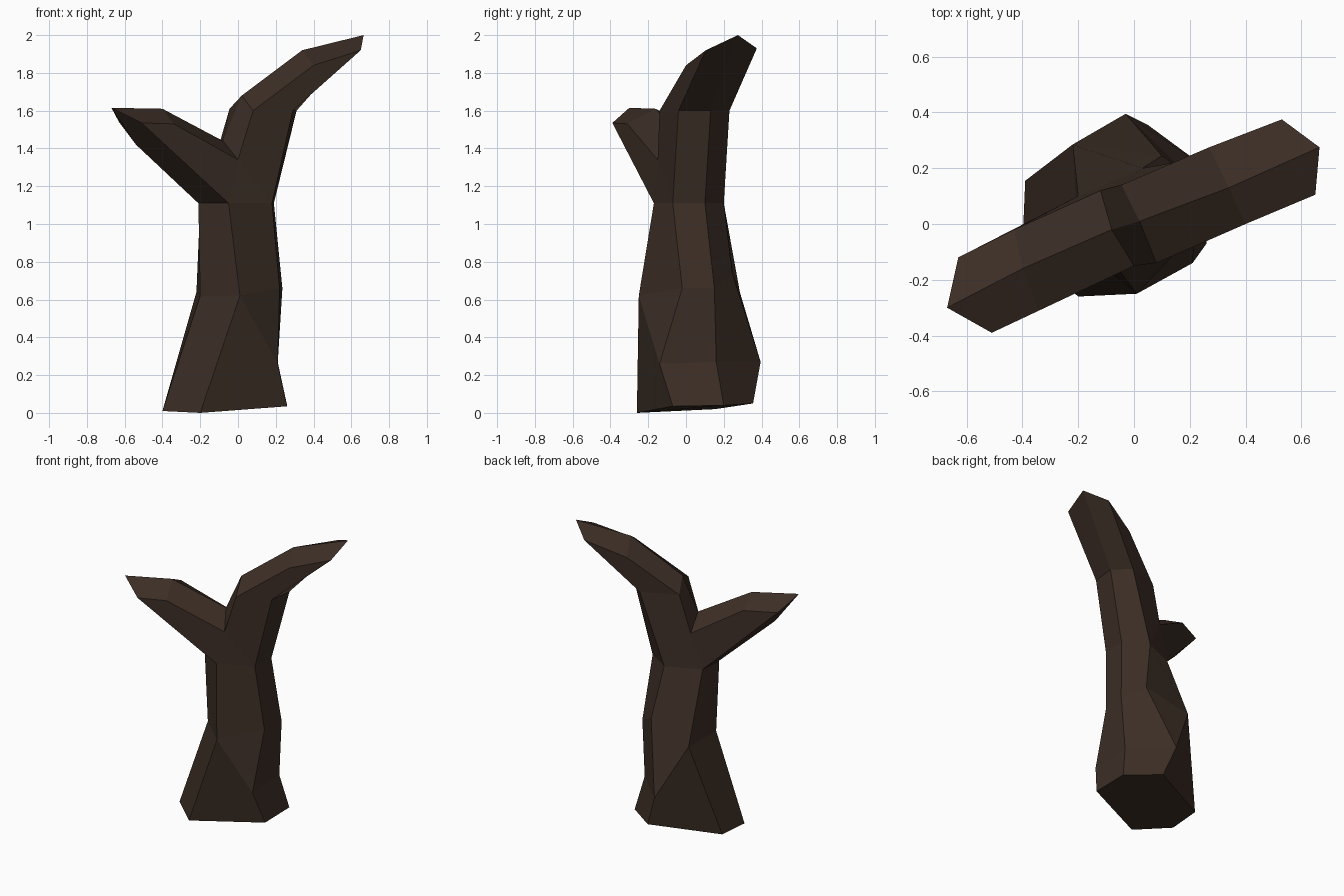
import bpy
import bmesh

FRONT, RIDGE, BACK = 0, 1, 2

old = bpy.data.objects.get("Cube")
if old:
    bpy.data.objects.remove(old, do_unlink=True)

# Bark colour
bark = bpy.data.materials.new("dark_brown_bark")
bark.use_nodes = True
colour = (0.045, 0.027, 0.019, 1)
bark.diffuse_color = colour
shader = bark.node_tree.nodes["Principled BSDF"]
shader.inputs["Base Color"].default_value = colour
shader.inputs["Roughness"].default_value = 0.9

bm = bmesh.new()


def points(*coords):
    """Create one vertex per coordinate."""
    return [bm.verts.new(co) for co in coords]


def bridge(lower, upper):
    """Join two open rows of vertices with quads."""
    for i in range(len(lower) - 1):
        bm.faces.new((lower[i], lower[i + 1], upper[i + 1], upper[i]))


# Trunk: every side is a row of front, ridge and back vertices
base_right = points((.26, -.07, .035), (.26, .2, .04), (.05, .355, .05))
base_left = points((-.2, -.26, 0), (-.4, -.08, .01), (-.39, .155, .02))
root_right = points((.21, -.14, .26), (.21, .16, .27), (-.03, .395, .27))
waist_right = points((.22, -.02, .66), (.235, .15, .66), (.1, .245, .74))
waist_left = points((.01, -.25, .62), (-.2, -.05, .62), (-.22, .285, .64))
neck_right = points((.18, -.07, 1.11), (.19, .1, 1.11), (.03, .2, 1.11))
neck_left = points((-.05, -.17, 1.11), (-.21, -.07, 1.11), (-.2, .1, 1.11))

bm.faces.new(base_right + base_left[::-1])
for lower, upper in ((base_right, root_right), (root_right, waist_right),
                     (waist_right, neck_right), (base_left, waist_left),
                     (waist_left, neck_left)):
    bridge(lower, upper)

# Branches: undersides, then the ridged top from left tip to right tip
elbow_right = points((.29, -.04, 1.6), (.31, .13, 1.6), (.2, .23, 1.6))
left_under = points((-.54, -.22, 1.42))[0]
left_tip = points((-.51, -.39, 1.535), (-.67, -.3, 1.615), (-.63, -.12, 1.54))
left_bend = points((-.34, -.31, 1.53), (-.4, -.16, 1.61), (-.43, -.02, 1.54))
fork = points((0, -.15, 1.34), (-.08, -.02, 1.44), (-.12, .12, 1.35))
shoulder = points((.08, -.14, 1.6), (.02, .01, 1.68), (-.045, .14, 1.61))
right_bend = points((.4, 0, 1.84), (.34, .13, 1.92), (.27, .275, 1.84))
right_tip = points((.65, .105, 1.92), (.665, .275, 2), (.53, .375, 1.93))

top = [left_tip, left_bend, fork, shoulder, right_bend, right_tip]
for lower, upper in zip(top, top[1:]):
    bridge(lower, upper)
bridge(neck_right, elbow_right)
bridge(elbow_right, right_tip)

# Broad front and back sides of the trunk and fork
for s in (FRONT, BACK):
    for face in ((base_left, base_right, root_right, waist_left),
                 (root_right, waist_right, waist_left),
                 (waist_left, waist_right, neck_right, neck_left),
                 (neck_left, neck_right, fork),
                 (neck_right, elbow_right, shoulder, fork),
                 (elbow_right, right_tip, right_bend, shoulder),
                 (neck_left, fork, left_bend, left_tip)):
        bm.faces.new([row[s] for row in face])
    # Underside and slanted end of the left branch
    bm.faces.new((neck_left[s], neck_left[RIDGE], left_under, left_tip[s]))
    bm.faces.new((left_tip[s], left_under, left_tip[RIDGE]))

bmesh.ops.recalc_face_normals(bm, faces=bm.faces)
mesh = bpy.data.meshes.new("forked_tree_trunk")
bm.to_mesh(mesh)
bm.free()
mesh.materials.append(bark)
trunk = bpy.data.objects.new("forked_tree_trunk", mesh)
bpy.context.collection.objects.link(trunk)
